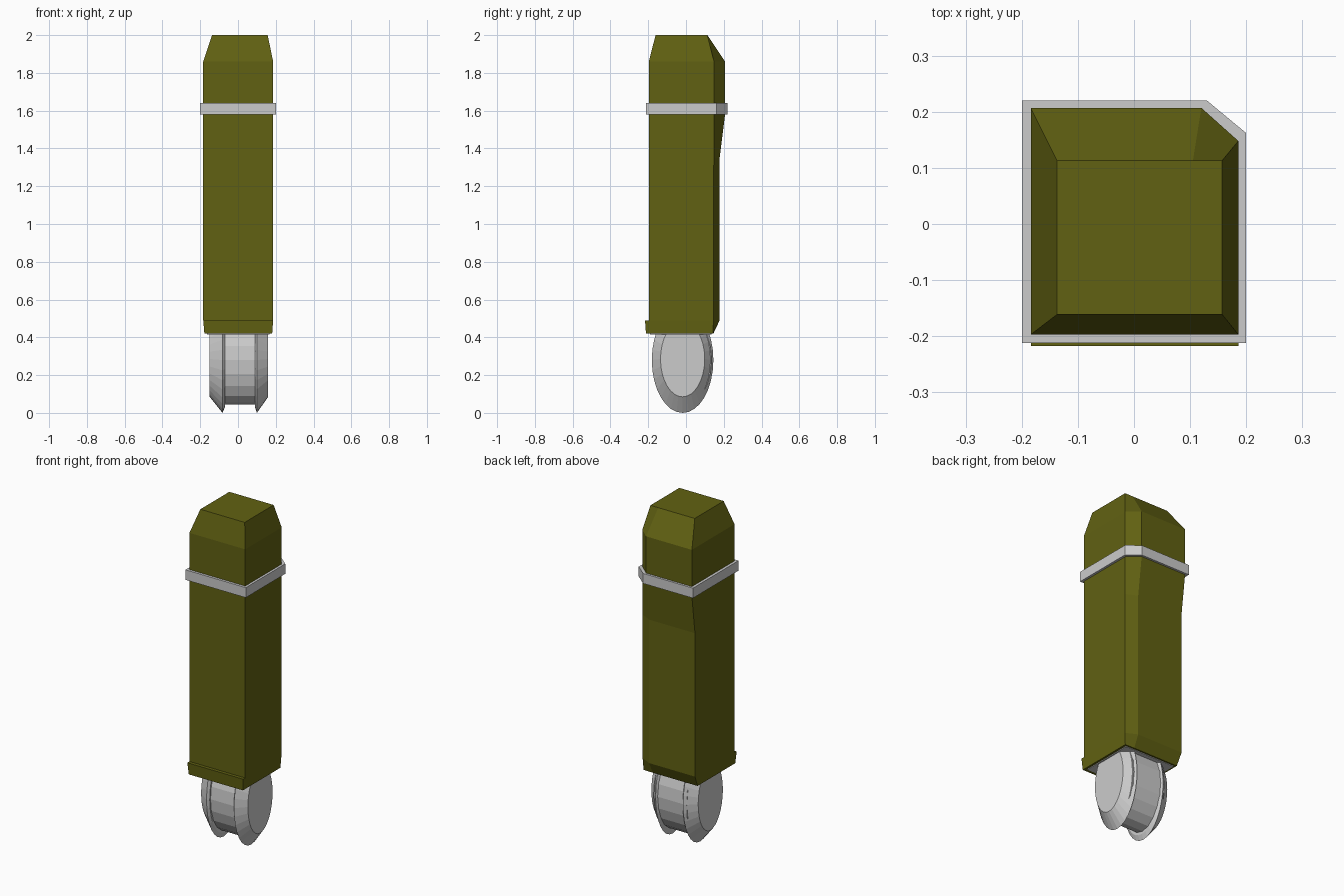
import bpy, math

if "Cube" in bpy.data.objects:
    bpy.data.objects.remove(bpy.data.objects["Cube"])


def make(name, verts, faces, mat=None):
    me = bpy.data.meshes.new(name)
    me.from_pydata(verts, [], faces)
    me.update()
    ob = bpy.data.objects.new(name, me)
    bpy.context.collection.objects.link(ob)
    if mat:
        me.materials.append(mat)
    return ob


def loft(name, rings, mat=None):
    """Skin a stack of equal-length rings and cap both ends."""
    n = len(rings[0])
    verts = [v for r in rings for v in r]
    faces = [tuple(range(n))[::-1],
             tuple(range((len(rings) - 1) * n, len(rings) * n))]
    for k in range(len(rings) - 1):
        for i in range(n):
            j = (i + 1) % n
            faces.append((k * n + i, k * n + j, (k + 1) * n + j, (k + 1) * n + i))
    return make(name, verts, faces, mat)


def outline(z, x0, x1, y0, y1, cx, cy):
    """Rectangle with the back right corner cut from (x1, cy) to (cx, y1)."""
    return [(x0, y0, z), (x1, y0, z), (x1, cy, z), (cx, y1, z), (x0, y1, z)]


olive = bpy.data.materials.new("olive")
olive.diffuse_color = (0.12, 0.12, 0.006, 1)
olive.use_nodes = True
olive.node_tree.nodes["Principled BSDF"].inputs["Base Color"].default_value = olive.diffuse_color

# Main body with tapered top, narrowed lower back and one cut corner
loft("body", [
    outline(0.42, -0.178, 0.181, -0.197, 0.145, 0.12, 0.143),
    outline(0.49, -0.184, 0.186, -0.197, 0.178, 0.12, 0.145),
    outline(1.35, -0.184, 0.186, -0.197, 0.178, 0.12, 0.147),
    outline(1.58, -0.184, 0.186, -0.197, 0.207, 0.12, 0.148),
    outline(1.86, -0.184, 0.186, -0.197, 0.207, 0.12, 0.148),
    outline(2.00, -0.137, 0.157, -0.161, 0.113, 0.105, 0.113),
], olive)

# Raised lip along the bottom of the front
loft("front_lip", [
    [(-0.178, -0.212, 0.42), (0.181, -0.212, 0.42), (0.181, -0.19, 0.42), (-0.178, -0.19, 0.42)],
    [(-0.184, -0.217, 0.49), (0.186, -0.217, 0.49), (0.186, -0.19, 0.49), (-0.184, -0.19, 0.49)],
], olive)

# Grey band around the upper body
loft("band", [outline(z, -0.2, 0.2, -0.212, 0.22, 0.13, 0.162) for z in (1.58, 1.64)])

# Grey underside plate
loft("underside", [outline(z, -0.165, 0.168, -0.19, 0.135, 0.12, 0.133) for z in (0.416, 0.43)])


def ellipse(x, cy, cz, ry, rz, n):
    return [(x, cy + ry * math.cos(2 * math.pi * i / n),
             cz + rz * math.sin(2 * math.pi * i / n)) for i in range(n)]


# Oval bottom: a drum between two bevelled side discs
loft("drum", [ellipse(x, -0.012, 0.28, 0.148, 0.236, 20) for x in (-0.10, 0.12)])
for side, inner, rim, outer in (("left", -0.07, -0.082, -0.15), ("right", 0.09, 0.1, 0.16)):
    rings = [ellipse(inner, -0.018, 0.28, 0.15, 0.25, 32),
             ellipse(rim, -0.018, 0.28, 0.163, 0.28, 32),
             ellipse(outer, -0.018, 0.285, 0.117, 0.2, 32)]
    loft(side + "_disc", rings if side == "right" else rings[::-1])
